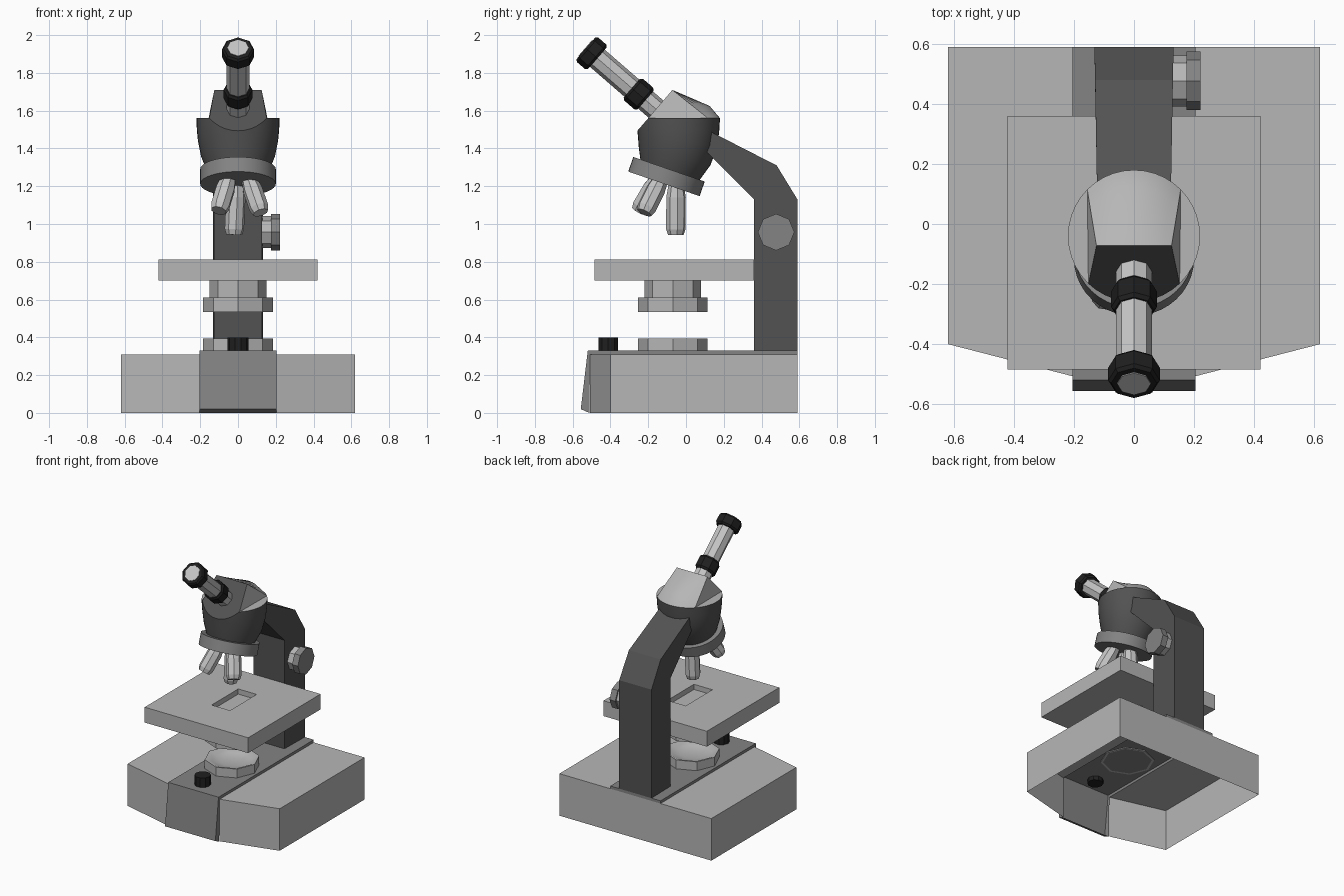
import bpy, bmesh, math
from mathutils import Vector

if "Cube" in bpy.data.objects:
    bpy.data.objects.remove(bpy.data.objects["Cube"])


def material(name, v):
    m = bpy.data.materials.new(name)
    m.diffuse_color = (v, v, v, 1)
    m.use_nodes = True
    m.node_tree.nodes["Principled BSDF"].inputs["Base Color"].default_value = m.diffuse_color
    return m


LIGHT = material("light_grey", 0.47)
SILVER = material("silver", 0.56)
MID = material("mid_grey", 0.23)
DARK = material("dark_grey", 0.085)
BLACK = material("black", 0.014)


def finish(name, bm, mats, smooth=False, rule=None, recalc=True):
    if recalc:
        bmesh.ops.recalc_face_normals(bm, faces=bm.faces)
    bm.normal_update()
    if rule:
        for f in bm.faces:
            f.material_index = rule(f)
    me = bpy.data.meshes.new(name)
    bm.to_mesh(me)
    bm.free()
    ob = bpy.data.objects.new(name, me)
    bpy.context.collection.objects.link(ob)
    for m in mats:
        me.materials.append(m)
    if smooth:
        bpy.ops.object.select_all(action='DESELECT')
        ob.select_set(True)
        bpy.context.view_layer.objects.active = ob
        bpy.ops.object.shade_smooth_by_angle(angle=math.radians(30))
    return ob


def loft(rings, start=True, end=True):
    """Skin a list of closed rings with equal point counts."""
    bm = bmesh.new()
    rows = [[bm.verts.new(p) for p in r] for r in rings]
    n = len(rows[0])
    for a, b in zip(rows, rows[1:]):
        for i in range(n):
            j = (i + 1) % n
            bm.faces.new((a[i], a[j], b[j], b[i]))
    if start:
        bm.faces.new(rows[0][::-1])
    if end:
        bm.faces.new(rows[-1])
    return bm


def turned(name, profile, origin, axis, mat, n=8, smooth=False, start=True):
    """Lathe (radius, distance) pairs along an axis."""
    q = Vector(axis).normalized().to_track_quat('Z', 'Y')
    o = Vector(origin)
    rings = [[o + q @ Vector((r * math.cos(t), r * math.sin(t), d))
              for t in (2 * math.pi * i / n for i in range(n))] for r, d in profile]
    return finish(name, loft(rings, start), [mat], smooth)


def rect(x, y0, y1, z):
    return [(-x, y0, z), (x, y0, z), (x, y1, z), (-x, y1, z)]


# Base: open-bottomed shell, split along the console
bm = bmesh.new()
W, D, H, C = 0.62, 0.59, 0.31, 0.205
for s in (1, -1):
    line = [(s * C, -0.507), (s * W, -0.4), (s * W, D), (s * C, D)]
    lo = [bm.verts.new((x, y, 0)) for x, y in line]
    hi = [bm.verts.new((x, y, H)) for x, y in line]
    bm.faces.new(hi[::s])
    for i in range(3):
        f = (lo[i], lo[i + 1], hi[i + 1], hi[i])
        bm.faces.new(f[::s])
bm.faces.new([bm.verts.new(p) for p in ((C, D, 0), (-C, D, 0), (-C, D, H), (C, D, H))])
bmesh.ops.remove_doubles(bm, verts=bm.verts, dist=1e-4)
finish("base", bm, [LIGHT], recalc=False)

# Console: raised centre strip with sloping nose, open underneath
bm = bmesh.new()
prof = [(D, H), (D, 0.33), (-0.52, 0.33), (-0.557, 0.02), (-0.512, 0), (-0.507, H)]
sides = [[bm.verts.new((s * C, y, z)) for y, z in prof] for s in (1, -1)]
bm.faces.new(sides[0])
bm.faces.new(sides[1][::-1])
for i in range(4):
    bm.faces.new((sides[0][i + 1], sides[0][i], sides[1][i], sides[1][i + 1]))
finish("console", bm, [MID])

# Lamp dish, brightness knob and condenser
UP = (0, 0, 1)
turned("lamp", [(0.168, 0.325), (0.185, 0.325), (0.185, 0.395), (0.172, 0.395),
                (0.13, 0.375), (0.07, 0.362)], (0, -0.07, 0), UP, LIGHT, smooth=True, start=False)
turned("brightness_knob", [(0.055, 0.3), (0.055, 0.4)], (0, -0.412, 0), UP, BLACK, 10)
turned("condenser", [(0.185, 0.535), (0.185, 0.612), (0.15, 0.612), (0.15, 0.705)],
       (0, -0.07, 0), UP, LIGHT)

# Stage with a rectangular recess
finish("stage", loft([rect(0.422, -0.485, 0.36, 0.7), rect(0.422, -0.485, 0.36, 0.813),
                      rect(0.075, -0.2, 0.11, 0.813), rect(0.075, -0.2, 0.11, 0.775)]), [LIGHT])

# Arm
side = [(0.36, 0.33), (0.59, 0.33), (0.59, 1.13), (0.48, 1.31), (0.05, 1.53),
        (0.05, 1.44), (0.36, 1.13)]
finish("arm", loft([[(s * (0.122 + 0.02 * max(0, y - 0.1)), y, z) for y, z in side]
                    for s in (1, -1)]), [DARK])

# Focus knob, on the right side only
turned("focus_shaft", [(0.085, 0.12), (0.085, 0.178)], (0, 0.477, 0.957), (1, 0, 0), LIGHT)
turned("focus_knob", [(0.097, 0.175), (0.097, 0.222)], (0, 0.477, 0.957), (1, 0, 0), MID)

# Head bowl: tilting rings, cut at the front by the eyepiece plane
N = 40
PLANE = Vector((0, -0.2, 1.56))
OUT = Vector((0, -0.15, 0.13)).normalized()
rings = []
for cy, cz, r, tilt in ((-0.04, 1.56, 0.22, 0), (-0.042, 1.5, 0.218, 3), (-0.045, 1.44, 0.212, 8),
                        (-0.06, 1.36, 0.196, 14), (-0.085, 1.285, 0.165, 19)):
    t = math.radians(tilt)
    rings.append([(r * math.cos(a), cy + r * math.sin(a) * math.cos(t),
                   cz - r * math.sin(a) * math.sin(t))
                  for a in (2 * math.pi * i / N for i in range(N))])
bm = loft(rings)
bmesh.ops.bisect_plane(bm, geom=bm.verts[:] + bm.edges[:] + bm.faces[:], plane_co=PLANE,
                       plane_no=OUT, clear_outer=True)
bmesh.ops.holes_fill(bm, edges=[e for e in bm.edges if e.is_boundary], sides=0)
finish("head_bowl", bm, [DARK, LIGHT], True, lambda f: int(f.normal.z > 0.95))

# Head cap: straight front edge lofted to a round back, dark front face
K = 10
rows = []
for i in range(K + 1):
    a = math.radians(45 + 90 * i / K)
    u = 1 - 2 * i / K
    rows.append([Vector((0.22 * math.cos(a), -0.04 + 0.22 * math.sin(a), 1.56)),
                 Vector((0.147 * u, 0.125 - 0.065 * u * u, 1.625 - 0.02 * u * u)),
                 Vector((0.125 * u, -0.072, 1.71))])
bm = bmesh.new()
g = [[bm.verts.new(p) for p in r] for r in rows]
for a, b in zip(g, g[1:]):
    for k in range(2):
        bm.faces.new((a[k], b[k], b[k + 1], a[k + 1]))
fr = [bm.verts.new((s * 0.152, -0.2, 1.56)) for s in (1, -1)]
bm.faces.new((g[0][0], g[0][1], g[0][2], fr[0]))
bm.faces.new((g[-1][2], g[-1][1], g[-1][0], fr[1]))
bm.faces.new([r[2] for r in g] + [fr[1], fr[0]])
bm.faces.new([r[0] for r in g] + [fr[1], fr[0]])
finish("head_cap", bm, [LIGHT, DARK], True, lambda f: int(f.normal.dot(OUT) > 0.95))

# Nosepiece disc
t = math.radians(19)
DOWN = Vector((0, -math.sin(t), -math.cos(t)))
BACK = Vector((0, math.cos(t), -math.sin(t)))
TOP = Vector((0, -0.09, 1.29))
turned("nosepiece", [(0.2, 0), (0.2, 0.082)], TOP, DOWN, MID, N, True)

# Three splayed objectives
for name, ang, length in (("objective_long", -8, 0.25), ("objective_right", 112, 0.19),
                          ("objective_left", -128, 0.19)):
    a = math.radians(ang)
    d = BACK * math.cos(a) + Vector((math.sin(a), 0, 0))
    turned(name, [(0.04, -0.02), (0.052, 0.05), (0.052, length - 0.03), (0.042, length)],
           TOP + DOWN * 0.08 + d * 0.068, DOWN + d * 0.34, SILVER)

# Eyepiece, measured from its outer end back into the head
EYE = Vector((0, -0.53, 1.93))
IN = -OUT
turned("eyepiece_tube", [(0.06, 0.03), (0.06, 0.53)], EYE, IN, SILVER)
turned("eyepiece_collar", [(0.066, 0.322), (0.076, 0.335), (0.076, 0.405), (0.066, 0.418)],
       EYE, IN, BLACK)
turned("eyecup", [(0.076, 0), (0.086, 0.012), (0.086, 0.068), (0.076, 0.08)], EYE, IN, BLACK)
turned("eye_lens", [(0.056, -0.004), (0.056, 0.004)], EYE, IN, SILVER)
